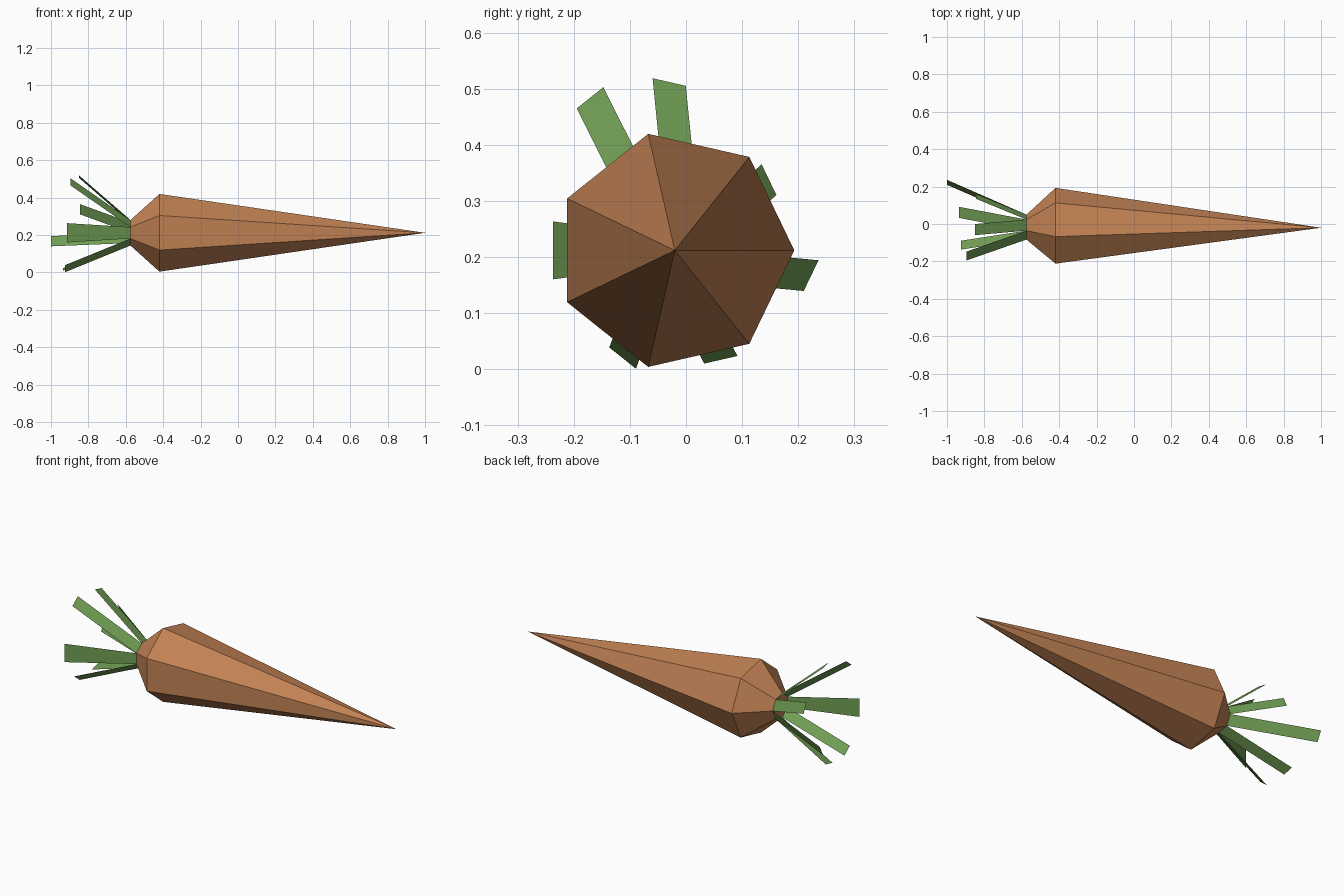
import bpy, bmesh, math
from mathutils import Vector

if "Cube" in bpy.data.objects:
    bpy.data.objects.remove(bpy.data.objects["Cube"])

SIDES = 7
CY, CZ = -0.02, 0.212          # axis of the root
CROWN_X, CROWN_R = -0.575, 0.07
SHOULDER_X, SHOULDER_R = -0.42, 0.213
TIP_X = 1.0


def material(name, rgb):
    m = bpy.data.materials.new(name)
    m.diffuse_color = (*rgb, 1)
    m.use_nodes = True
    m.node_tree.nodes["Principled BSDF"].inputs["Base Color"].default_value = m.diffuse_color
    return m


def ring_point(i, x, r):
    a = 2 * math.pi * i / SIDES
    return Vector((x, CY + r * math.cos(a), CZ + r * math.sin(a)))


def finish(bm, name, mat):
    mesh = bpy.data.meshes.new(name)
    bm.to_mesh(mesh)
    bm.free()
    mesh.materials.append(mat)
    ob = bpy.data.objects.new(name, mesh)
    bpy.context.collection.objects.link(ob)
    return ob


orange = material("carrot_orange", (0.54, 0.225, 0.09))
green = material("leaf_green", (0.165, 0.34, 0.09))

# Root: capped crown, wide shoulder, long point
bm = bmesh.new()
crown = [bm.verts.new(ring_point(i, CROWN_X, CROWN_R)) for i in range(SIDES)]
shoulder = [bm.verts.new(ring_point(i, SHOULDER_X, SHOULDER_R)) for i in range(SIDES)]
tip = bm.verts.new((TIP_X, CY, CZ))
bm.faces.new(crown)
for i in range(SIDES):
    j = (i + 1) % SIDES
    bm.faces.new((crown[i], crown[j], shoulder[j], shoulder[i]))
    bm.faces.new((shoulder[i], shoulder[j], tip))
bmesh.ops.recalc_face_normals(bm, faces=bm.faces)
finish(bm, "root", orange)

# Leaves: one flat blade from each crown edge; end centre (x, y, z) and widening
LEAVES = [
    (-0.845, 0.148, 0.338, 1.0),
    (-0.85, -0.030, 0.512, 1.0),
    (-0.895, -0.171, 0.484, 1.0),
    (-0.915, -0.237, 0.212, 1.7),
    (-0.925, -0.113, 0.020, 1.0),
    (-0.935, 0.062, 0.017, 1.0),
    (-1.0, 0.223, 0.167, 1.0),
]
for i, (x, y, z, widen) in enumerate(LEAVES):
    a, b = ring_point(i, CROWN_X, CROWN_R), ring_point(i + 1, CROWN_X, CROWN_R)
    half = (b - a) * widen / 2
    end = Vector((x, y, z))
    bm = bmesh.new()
    face = bm.faces.new([bm.verts.new(p) for p in (a, b, end + half, end - half)])
    face.normal_update()
    outward = (a + b) / 2 - Vector((CROWN_X, CY, CZ))
    if face.normal.dot(outward) < 0:
        face.normal_flip()
    finish(bm, f"leaf_{i + 1}", green)
